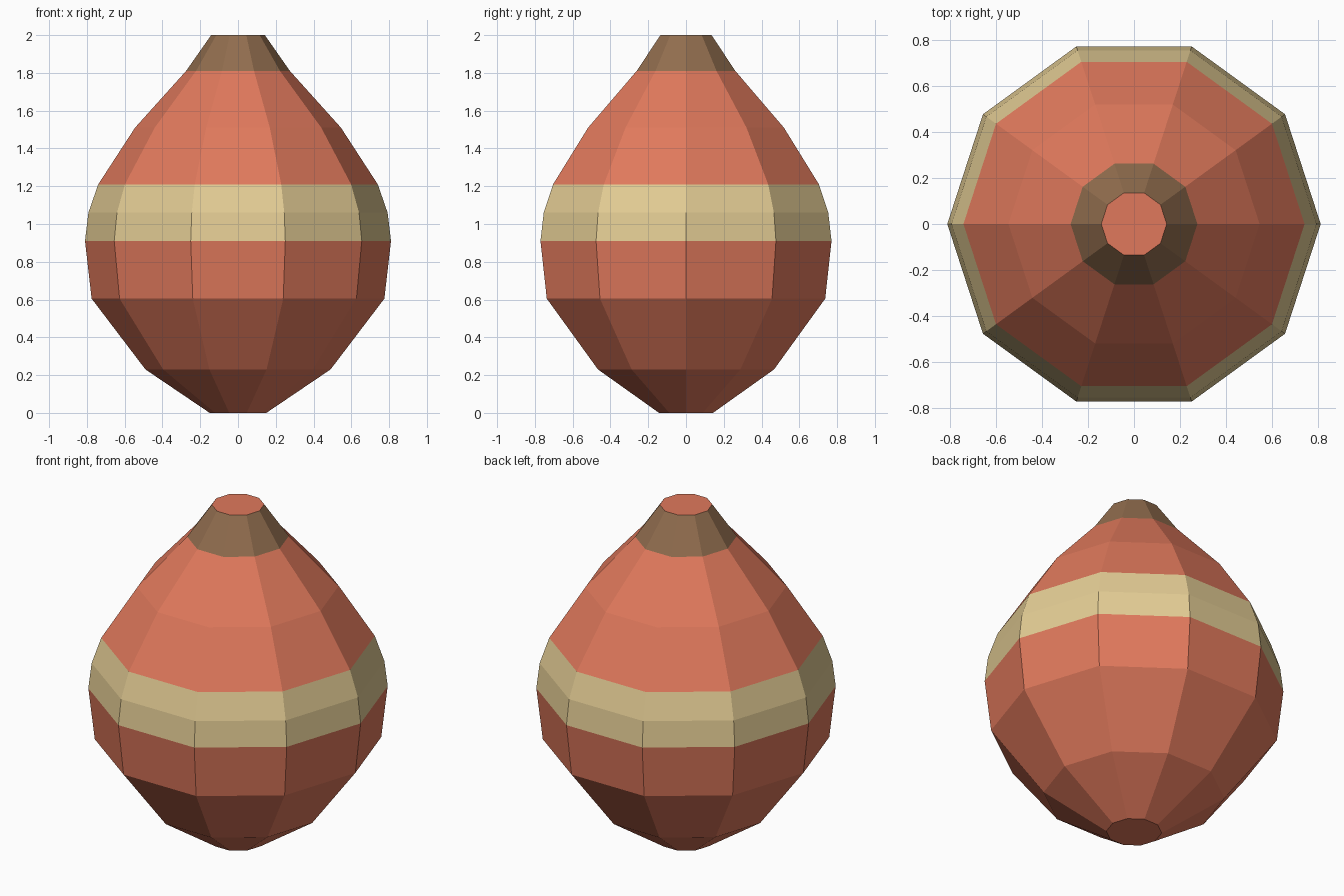
import bpy, bmesh, math

cube = bpy.data.objects.get("Cube")
if cube:
    bpy.data.objects.remove(cube, do_unlink=True)

SIDES = 10


def srgb(r, g, b):
    """Convert 0-255 display values to linear colour."""
    lin = lambda c: c / 12.92 if c <= 0.04045 else ((c + 0.055) / 1.055) ** 2.4
    return tuple(lin(v / 255) for v in (r, g, b)) + (1.0,)


def make_material(name, colour):
    mat = bpy.data.materials.new(name)
    mat.use_nodes = True
    mat.diffuse_color = colour
    mat.node_tree.nodes["Principled BSDF"].inputs["Base Color"].default_value = colour
    return mat


materials = [
    make_material("terracotta", srgb(224, 121, 92)),
    make_material("sand", srgb(227, 204, 148)),
    make_material("brown", srgb(145, 109, 78)),
]

# Silhouette from base to lip: radius, height
profile = [(0.15, 0.0), (0.49, 0.23), (0.775, 0.605), (0.81, 0.91), (0.792, 1.06),
           (0.74, 1.21), (0.545, 1.51), (0.275, 1.81), (0.142, 2.0)]


def paint(face):
    """Sand belt around the middle, brown neck, terracotta elsewhere."""
    z = face.calc_center_median().z
    if abs(face.normal.z) > 0.99:
        return 0
    if 0.91 < z < 1.21:
        return 1
    return 2 if z > 1.81 else 0


# Faceted body: rings joined by quads, closed at both ends
bm = bmesh.new()
rings = []
for radius, z in profile:
    angles = [math.tau * i / SIDES for i in range(SIDES)]
    rings.append([bm.verts.new((radius * math.cos(a), radius * math.sin(a), z)) for a in angles])
for low, high in zip(rings, rings[1:]):
    for i in range(SIDES):
        j = (i + 1) % SIDES
        bm.faces.new((low[i], low[j], high[j], high[i]))
bm.faces.new(rings[-1])
bm.faces.new(rings[0][::-1])
bm.normal_update()
for face in bm.faces:
    face.material_index = paint(face)

mesh = bpy.data.meshes.new("vase_body")
bm.to_mesh(mesh)
bm.free()
for mat in materials:
    mesh.materials.append(mat)
vase = bpy.data.objects.new("vase_body", mesh)
bpy.context.collection.objects.link(vase)
